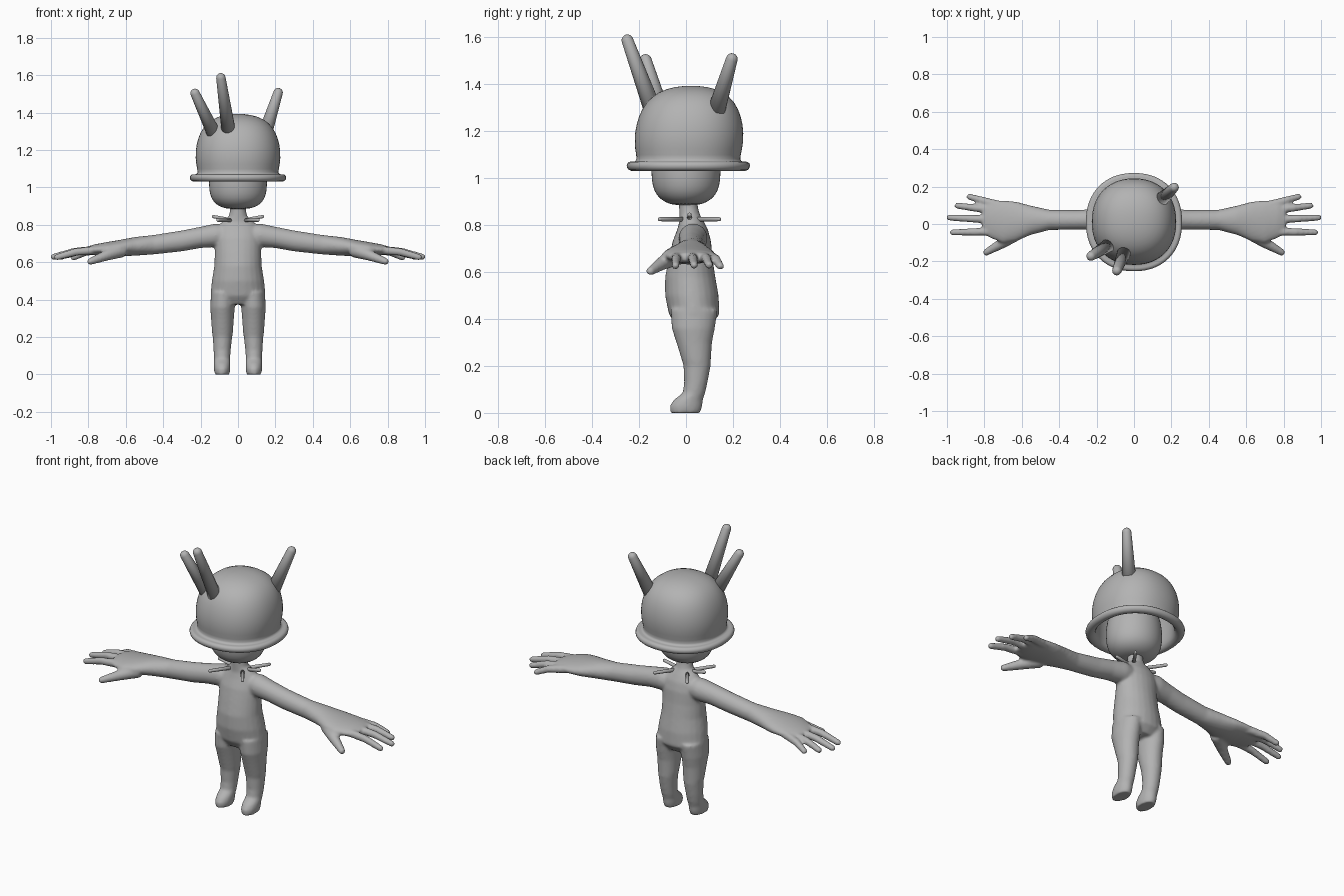
import bpy, bmesh, math
from mathutils import Vector

cube = bpy.data.objects.get("Cube")
if cube:
    bpy.data.objects.remove(cube, do_unlink=True)

grey = bpy.data.materials.new("plain_grey")
grey.use_nodes = True
COLOUR = (0.45, 0.45, 0.45, 1)
grey.diffuse_color = COLOUR
grey.node_tree.nodes["Principled BSDF"].inputs["Base Color"].default_value = COLOUR

X, Y, Z = Vector((1, 0, 0)), Vector((0, 1, 0)), Vector((0, 0, 1))


def sweep(bm, rings, segs=24, power=2.0):
    """Skin a closed surface through rings given as (centre, u axis, v axis)."""
    def bend(t):
        return math.copysign(abs(t) ** (2 / power), t)
    loops = []
    for c, u, v in rings:
        angles = [math.tau * i / segs for i in range(segs)]
        loops.append([bm.verts.new(c + u * bend(math.cos(a)) + v * bend(math.sin(a)))
                      for a in angles])
    for a, b in zip(loops, loops[1:]):
        for i in range(segs):
            j = (i + 1) % segs
            bm.faces.new((a[i], a[j], b[j], b[i]))
    bm.faces.new(loops[0])
    bm.faces.new(loops[-1])


def upright(bm, stations, side=1, **kw):
    """Stations: z, centre x, centre y, radius x, radius y."""
    sweep(bm, [(Vector((cx * side, cy, z)), X * rx, Y * ry)
               for z, cx, cy, rx, ry in stations], **kw)


def tube(bm, points, r0, r1, segs=14):
    """Tapered tube along points with a rounded tip."""
    pts = [Vector(p) for p in points]
    rings = []
    for i, p in enumerate(pts):
        d = (pts[min(i + 1, len(pts) - 1)] - pts[max(i - 1, 0)]).normalized()
        u = d.cross(Z if abs(d.z) < 0.9 else Y).normalized()
        v = d.cross(u)
        r = r0 + (r1 - r0) * i / (len(pts) - 1)
        if i < len(pts) - 1:
            rings.append((p, u * r, v * r))
    for k in range(5):
        a = k * math.pi / 9
        rr = r1 * math.cos(a)
        rings.append((p - d * r1 * (1 - math.sin(a)), u * rr, v * rr))
    sweep(bm, rings, segs)


def finish(name, bm, subsurf=0):
    bmesh.ops.recalc_face_normals(bm, faces=bm.faces)
    mesh = bpy.data.meshes.new(name)
    bm.to_mesh(mesh)
    bm.free()
    mesh.materials.append(grey)
    for p in mesh.polygons:
        p.use_smooth = True
    ob = bpy.data.objects.new(name, mesh)
    bpy.context.collection.objects.link(ob)
    if subsurf:
        ob.modifiers.new("round", "SUBSURF").levels = subsurf
        ob.modifiers["round"].render_levels = subsurf
    return ob


# Body: torso, legs, arms and hands fused into one smooth skin
bm = bmesh.new()
upright(bm, [(.375, 0, .032, .11, .075), (.42, 0, .035, .148, .108), (.5, 0, .025, .14, .114),
             (.58, 0, .018, .127, .107), (.66, 0, .02, .124, .093), (.73, 0, .025, .125, .082),
             (.78, 0, .028, .115, .066), (.815, 0, .024, .085, .052),
             (.845, 0, .015, .05, .044), (.88, 0, .01, .042, .04), (.93, 0, .01, .05, .045)])

for side in (1, -1):
    # leg and foot
    upright(bm, [(0, .085, -.003, .04, .064), (.03, .085, 0, .044, .07), (.055, .085, .01, .044, .062),
                 (.085, .085, .034, .043, .048), (.13, .085, .042, .046, .05),
                 (.2, .083, .047, .052, .058), (.225, .083, .044, .056, .062),
                 (.3, .083, .035, .061, .076), (.36, .083, .031, .066, .092),
                 (.44, .078, .035, .066, .1)], side)
    # arm and palm: x, centre y, centre z, radius y, radius z
    arm = [(0, .03, .74, .05, .055), (.12, .03, .744, .062, .063), (.2, .025, .733, .056, .057),
           (.3, .022, .714, .053, .056), (.45, .022, .694, .054, .052),
           (.55, .02, .685, .078, .05), (.63, .014, .676, .106, .044),
           (.7, .012, .672, .115, .036), (.77, .025, .666, .1, .029), (.81, .03, .662, .075, .02)]
    sweep(bm, [(Vector((x * side, cy, cz)), Y * ry, Z * rz) for x, cy, cz, ry, rz in arm])
    # fingers: base y, tip x, tip y, tip z
    for by, tx, ty, tz in ((.1, .895, .15, .618), (.07, .96, .1, .625),
                           (.022, 1.003, .035, .625), (-.04, .985, -.045, .622)):
        base, tip = Vector((.72, by, .668)), Vector((tx, ty, tz))
        mid = base.lerp(tip, .55) + Z * .013
        tube(bm, [(p.x * side, p.y, p.z) for p in (base, mid, tip)], .024, .017)
    tube(bm, [(.62 * side, -.045, .665), (.7 * side, -.1, .638), (.805 * side, -.16, .598)],
         .04, .019)
body = finish("body", bm)
remesh = body.modifiers.new("fuse", "REMESH")
remesh.mode = "VOXEL"
remesh.voxel_size = 0.008
remesh.use_smooth_shade = True
soften = body.modifiers.new("soften", "SMOOTH")
soften.factor = 0.5
soften.iterations = 6

# Head, mostly hidden under the helmet
bm = bmesh.new()
upright(bm, [(.884, 0, 0, .05, .05), (.896, 0, 0, .1, .09), (.925, 0, 0, .135, .127),
             (.965, 0, 0, .153, .144), (1.02, 0, 0, .158, .15), (1.1, 0, 0, .152, .147),
             (1.2, 0, 0, .12, .12), (1.26, 0, 0, .05, .05)])
finish("head", bm, 1)

# Helmet: hollow dome with a rolled brim, as radius and height from crown to lining
profile = [(.01, 1.393), (.07, 1.39), (.14, 1.368), (.19, 1.325), (.22, 1.265), (.235, 1.19),
           (.23, 1.12), (.217, 1.075), (.235, 1.068), (.255, 1.073), (.268, 1.055), (.258, 1.032),
           (.23, 1.028), (.205, 1.045), (.205, 1.1), (.208, 1.2), (.18, 1.3), (.1, 1.36), (.01, 1.37)]
bm = bmesh.new()
upright(bm, [(z, 0, .01 + .04 * max(0, z - 1.1), r * .98, r) for r, z in profile],
        segs=32, power=2.2)
finish("helmet", bm, 1)

# Antennae on the helmet
for name, base, tip in (("tall_antenna", (-.05, -.145, 1.3), (-.095, -.258, 1.61)),
                        ("right_antenna", (-.13, -.11, 1.29), (-.24, -.178, 1.525)),
                        ("left_antenna", (.145, .13, 1.29), (.222, .202, 1.53))):
    bm = bmesh.new()
    tube(bm, [base, tip], .038, .025, 20)
    finish(name, bm)

# Collar of six thin spikes around the neck
bm = bmesh.new()
for side in (1, -1):
    tube(bm, [(.02 * side, .015, .822), (.14 * side, .015, .846)], .011, .009, 10)
    for y in (-.118, .148):
        tube(bm, [(.02 * side, .015, .824), (.112 * side, y, .825)], .011, .009, 10)
finish("collar_spikes", bm)
